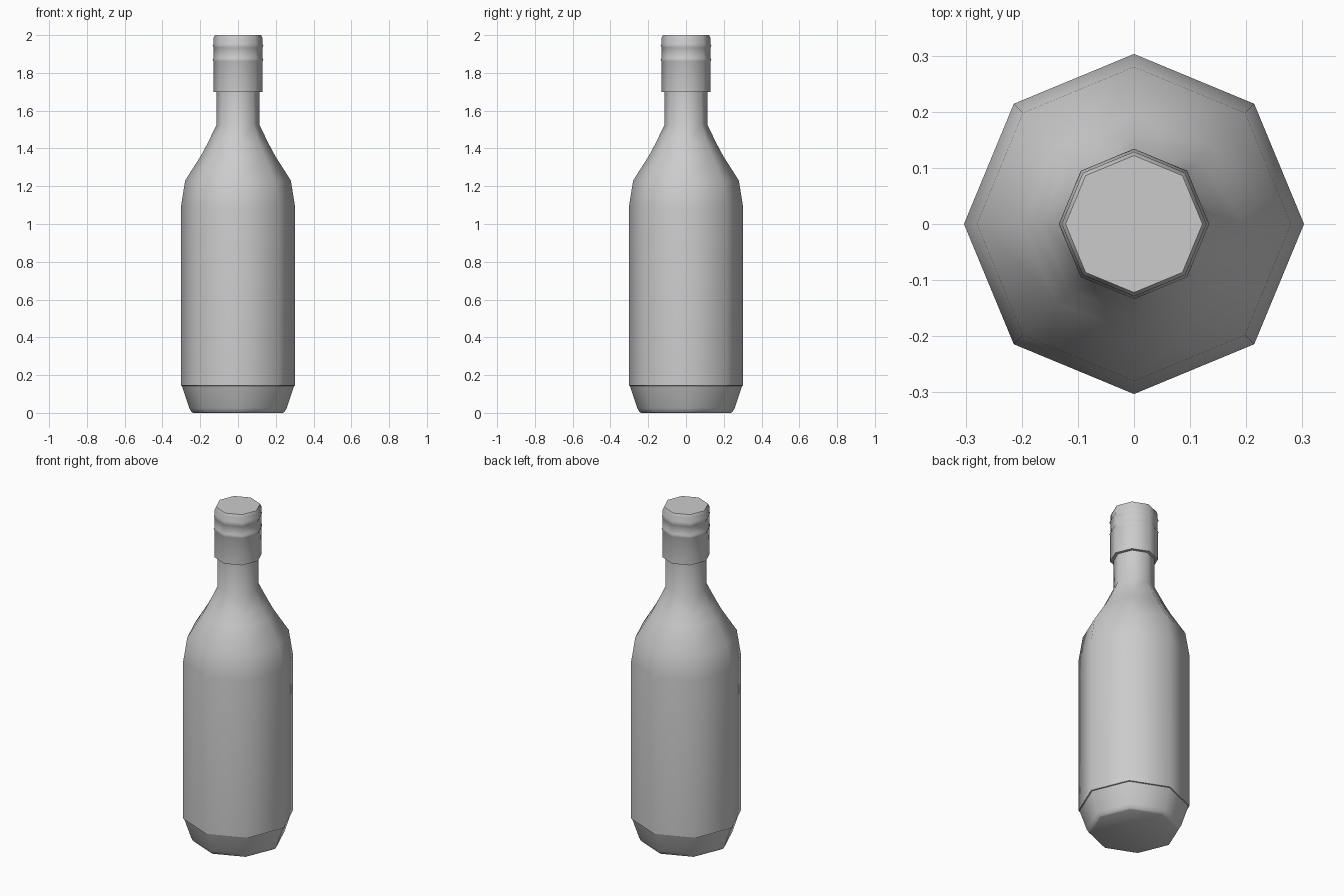
import bpy, bmesh, math

if "Cube" in bpy.data.objects:
    bpy.data.objects.remove(bpy.data.objects["Cube"])

SIDES = 8


def lathe(name, profile, smooth_angle):
    """Revolve (radius, z) points into a closed octagonal solid."""
    bm = bmesh.new()
    rings = []
    for r, z in profile:
        rings.append([bm.verts.new((r * math.cos(2 * math.pi * i / SIDES),
                                    r * math.sin(2 * math.pi * i / SIDES), z))
                      for i in range(SIDES)])
    for a, b in zip(rings, rings[1:]):
        for i in range(SIDES):
            j = (i + 1) % SIDES
            bm.faces.new((a[i], a[j], b[j], b[i]))
    bm.faces.new(rings[0][::-1])
    bm.faces.new(rings[-1])
    mesh = bpy.data.meshes.new(name)
    bm.to_mesh(mesh)
    bm.free()
    obj = bpy.data.objects.new(name, mesh)
    bpy.context.collection.objects.link(obj)
    bpy.ops.object.select_all(action='DESELECT')
    obj.select_set(True)
    bpy.context.view_layer.objects.active = obj
    bpy.ops.object.shade_smooth_by_angle(angle=math.radians(smooth_angle))
    return obj


# Glass: chamfered foot, small step under the body, shoulder and neck
lathe("bottle_body", [
    (0.237, 0.0), (0.247, 0.006), (0.258, 0.025), (0.297, 0.143),
    (0.303, 0.145), (0.303, 1.085), (0.28, 1.23), (0.197, 1.36),
    (0.165, 1.42), (0.113, 1.525), (0.113, 1.72)], 50)

# Cap: straight sleeve with two fine raised rings and a bevelled top
lathe("bottle_cap", [
    (0.131, 1.70), (0.131, 1.862), (0.134, 1.87), (0.129, 1.88),
    (0.129, 1.933), (0.134, 1.943), (0.129, 1.955),
    (0.129, 1.985), (0.122, 2.0)], 50)
